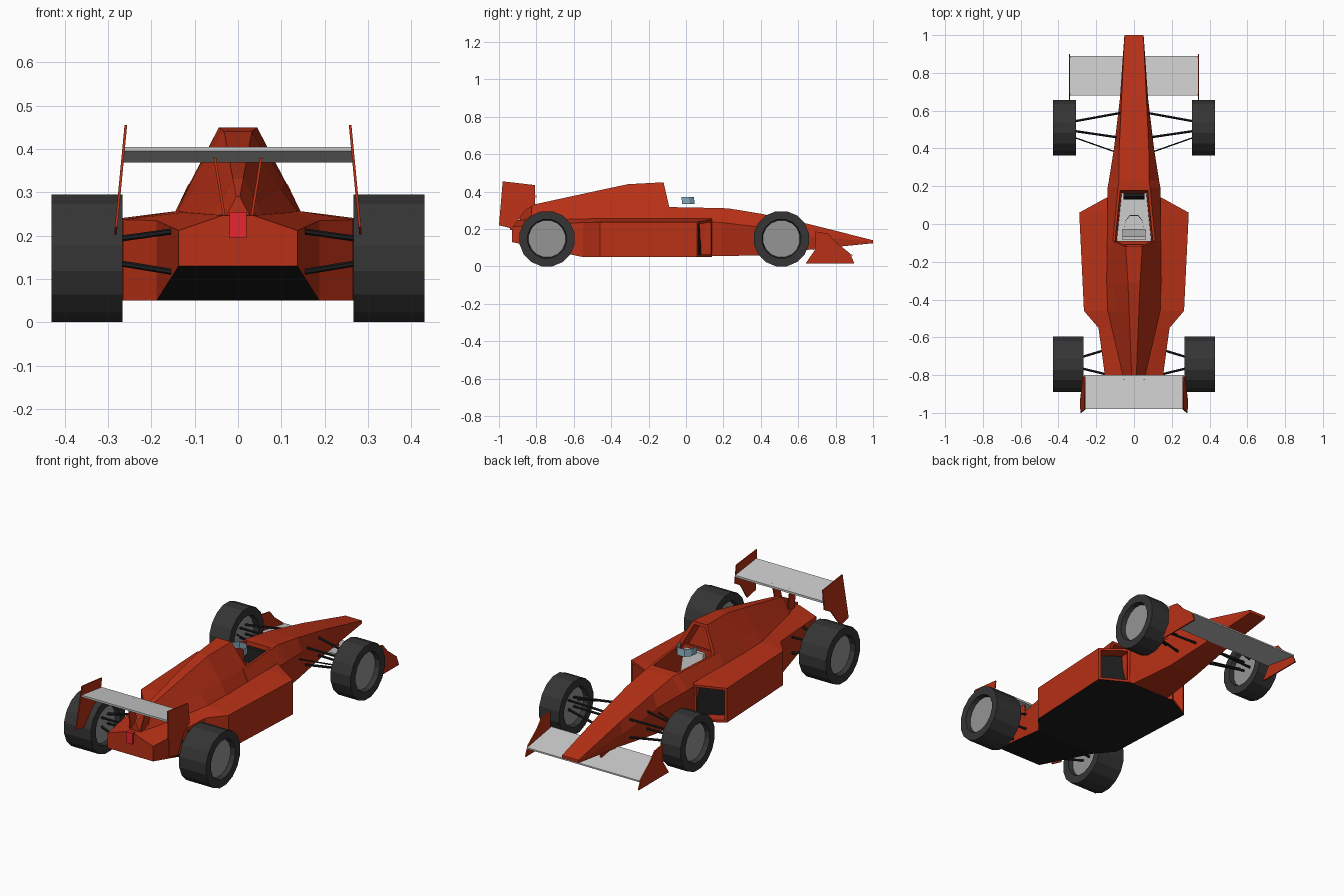
import bpy, bmesh, math
from mathutils import Vector, Matrix

if "Cube" in bpy.data.objects:
    bpy.data.objects.remove(bpy.data.objects["Cube"])

def material(name, r, g, b):
    m = bpy.data.materials.new(name)
    m.diffuse_color = (r, g, b, 1)
    m.use_nodes = True
    m.node_tree.nodes["Principled BSDF"].inputs["Base Color"].default_value = m.diffuse_color
    return m

RED = material("red_paint", 0.48, 0.03, 0.008)
BLACK = material("black", 0.012, 0.012, 0.012)
TYRE = material("tyre_rubber", 0.035, 0.035, 0.035)
RIM = material("rim_grey", 0.3, 0.3, 0.3)
GREY = material("light_grey", 0.55, 0.55, 0.55)
GLASS = material("visor_blue", 0.25, 0.42, 0.52)
LAMP = material("lamp_red", 0.8, 0.02, 0.03)

def finish(bm, name, *mats):
    me = bpy.data.meshes.new(name)
    bm.to_mesh(me)
    bm.free()
    for m in mats:
        me.materials.append(m)
    ob = bpy.data.objects.new(name, me)
    bpy.context.collection.objects.link(ob)
    return ob

def loft(sections):
    """Skin symmetric sections: (y, [(x, z) or (x, z, y offset), bottom to top])."""
    bm = bmesh.new()
    rings = []
    for y, half in sections:
        pts = [(p[0], y + (p[2] if len(p) > 2 else 0), p[1]) for p in half]
        pts += [(-x, yy, z) for x, yy, z in reversed(pts)]
        rings.append([bm.verts.new(p) for p in pts])
    n = len(rings[0])
    for a, b in zip(rings, rings[1:]):
        for i in range(n):
            j = (i + 1) % n
            bm.faces.new((a[i], a[j], b[j], b[i]))
    bm.faces.new(rings[0])
    bm.faces.new(rings[-1])
    bmesh.ops.recalc_face_normals(bm, faces=bm.faces)
    bm.normal_update()
    return bm

def plate(name, profile, x0, x1, mat, lean=0, z0=0):
    """Extrude a (y, z) profile from x0 to x1, leaning in x with height."""
    bm = bmesh.new()
    a, b = ([bm.verts.new((x + lean * (z - z0), y, z)) for y, z in profile] for x in (x0, x1))
    bm.faces.new(a)
    bm.faces.new(b)
    for i in range(len(a)):
        j = (i + 1) % len(a)
        bm.faces.new((a[i], a[j], b[j], b[i]))
    bmesh.ops.recalc_face_normals(bm, faces=bm.faces)
    return finish(bm, name, mat)

def rod(name, p, q, r=0.007):
    p, q = Vector(p), Vector(q)
    bm = bmesh.new()
    m = Matrix.Translation((p + q) / 2) @ (q - p).to_track_quat('Z', 'Y').to_matrix().to_4x4()
    bmesh.ops.create_cone(bm, cap_ends=True, segments=6, radius1=r, radius2=r,
                          depth=(q - p).length, matrix=m)
    return finish(bm, name, BLACK)

def wheel(name, x0, x1, y):
    bm = bmesh.new()
    m = (Matrix.Translation(((x0 + x1) / 2, y, 0.148)) @ Matrix.Rotation(math.pi / 2, 4, 'Y')
         @ Matrix.Rotation(math.pi / 16, 4, 'Z'))
    bmesh.ops.create_cone(bm, cap_ends=True, segments=16, radius1=0.15, radius2=0.15,
                          depth=abs(x1 - x0), matrix=m)
    bm.normal_update()
    caps = [f for f in bm.faces if len(f.verts) > 4]
    bmesh.ops.inset_individual(bm, faces=caps, thickness=0.044)
    bmesh.ops.inset_individual(bm, faces=caps, thickness=0.006, depth=-0.025)
    for f in caps:
        f.material_index = 1
    return finish(bm, name, TYRE, RIM)

# Lower body with side pods, black floor and recessed inlets
bm = loft([
    (-0.93, [(0.137, 0.13), (0.137, 0.212), (0.035, 0.247)]),
    (-0.55, [(0.188, 0.05), (0.188, 0.235), (0.125, 0.254)]),
    (-0.46, [(0.265, 0.05), (0.265, 0.237), (0.14, 0.257)]),
    (0.06, [(0.29, 0.05), (0.29, 0.238), (0.14, 0.257)]),
    (0.14, [(0.145, 0.05), (0.145, 0.25), (0.14, 0.257)])])
for f in bm.faces:
    if f.normal.z < -0.5:
        f.material_index = 1
inlets = [f for f in bm.faces if f.calc_center_median().y > 0.08
          and abs(f.calc_center_median().x) > 0.2 and abs(f.normal.z) < 0.3]
hidden = [f for f in bm.faces if abs(f.calc_center_median().x) < 0.01
          and f.calc_center_median().y > -0.3 and f.normal.z > -0.5]
bmesh.ops.inset_individual(bm, faces=inlets, thickness=0.018)
bmesh.ops.inset_individual(bm, faces=inlets, thickness=0.0, depth=-0.06)
for f in inlets:
    f.material_index = 1
bmesh.ops.delete(bm, geom=hidden, context='FACES')
finish(bm, "lower_body", RED, BLACK)

# Nose and cockpit tub with a sunken opening
bm = loft([
    (-0.12, [(0.14, 0.056), (0.147, 0.25), (0.115, 0.318)]),
    (0.19, [(0.11, 0.056), (0.14, 0.235), (0.085, 0.312)]),
    (0.23, [(0.105, 0.056), (0.133, 0.23), (0.08, 0.31)]),
    (0.40, [(0.085, 0.06), (0.106, 0.21), (0.078, 0.282)]),
    (0.66, [(0.065, 0.09), (0.075, 0.16), (0.066, 0.226)]),
    (1.0, [(0.05, 0.124), (0.051, 0.132), (0.05, 0.14)])])
hole = [f for f in bm.faces if f.normal.z > 0.9 and f.calc_center_median().y < 0.1]
bmesh.ops.inset_individual(bm, faces=hole, thickness=0.018)
bmesh.ops.inset_individual(bm, faces=hole, thickness=0.012, depth=-0.15)
for f in hole:
    f.material_index = 1
finish(bm, "nose_and_tub", RED, GREY)

# Engine cover with air intake
bm = loft([
    (-0.09, [(0.145, 0.25), (0.112, 0.32), (0.044, 0.45, -0.03)]),
    (-0.31, [(0.147, 0.252), (0.11, 0.32), (0.032, 0.44)]),
    (-0.46, [(0.142, 0.252), (0.098, 0.308), (0.026, 0.408)]),
    (-0.81, [(0.065, 0.238), (0.045, 0.27), (0.012, 0.332)]),
    (-0.89, [(0.032, 0.235), (0.025, 0.25), (0.004, 0.29)])])
mouth = max(bm.faces, key=lambda f: f.normal.y)
bmesh.ops.inset_individual(bm, faces=[mouth], thickness=0.02)
bmesh.ops.inset_individual(bm, faces=[mouth], thickness=0.01, depth=-0.05)
finish(bm, "engine_cover", RED)

# Cockpit details: seat back, dashboard, curved visor
plate("seat_back", [(-0.07, 0.17), (-0.03, 0.17), (-0.065, 0.315), (-0.085, 0.315)], -0.06, 0.06, GREY)
plate("dashboard", [(0.13, 0.22), (0.15, 0.22), (0.165, 0.295), (0.145, 0.295)], -0.055, 0.055, BLACK)
bm = bmesh.new()
band = [(-0.05, -0.025), (-0.045, 0.015), (-0.022, 0.042), (0.022, 0.042), (0.045, 0.015), (0.05, -0.025)]
low = [bm.verts.new((x, y + 0.005, 0.333)) for x, y in band]
top = [bm.verts.new((x, y, 0.372)) for x, y in band]
for i in range(5):
    bm.faces.new((low[i + 1], low[i], top[i], top[i + 1]))
finish(bm, "visor", GLASS)

# Wings and rear lamp
plate("rear_wing", [(-0.98, 0.395), (-0.98, 0.405), (-0.8, 0.38), (-0.8, 0.369)], -0.264, 0.264, GREY)
plate("front_wing", [(0.89, 0.055), (0.89, 0.063), (0.68, 0.098), (0.68, 0.088)], -0.34, 0.34, GREY)
plate("rear_lamp", [(-0.94, 0.195), (-0.94, 0.255), (-0.92, 0.255), (-0.92, 0.195)], -0.02, 0.02, LAMP)

for s, side in ((-1, "left"), (1, "right")):
    plate(side + "_rear_endplate", [(-0.98, 0.455), (-0.807, 0.435), (-0.807, 0.33), (-0.86, 0.30),
          (-0.93, 0.203), (-1.0, 0.22)], s * 0.28, s * 0.286, RED, -0.095 * s, 0.2)
    plate(side + "_front_endplate", [(0.64, 0.016), (0.90, 0.016), (0.877, 0.07), (0.80, 0.13),
          (0.76, 0.176), (0.69, 0.187), (0.69, 0.09)], s * 0.338, s * 0.345, RED)
    plate(side + "_rear_wing_strut", [(-0.89, 0.24), (-0.83, 0.24), (-0.82, 0.383), (-0.87, 0.388)],
          s * 0.028, s * 0.034, RED, 0.16 * s, 0.24)
    plate(side + "_front_wing_pylon", [(0.72, 0.085), (0.8, 0.07), (0.8, 0.16), (0.72, 0.17)],
          s * 0.04, s * 0.05, RED)
    # Wheels
    wheel(side + "_rear_wheel", s * 0.267, s * 0.43, -0.743)
    wheel(side + "_front_wheel", s * 0.307, s * 0.428, 0.51)
    # Suspension wishbones
    for level, zo, zi in (("upper", 0.19, 0.213), ("lower", 0.14, 0.113)):
        for k, (yo, yi) in enumerate(((0.54, 0.59), (0.495, 0.455))):
            rod(f"{side}_front_{level}_arm_{k}", (s * 0.335, yo, zo), (s * 0.06, yi, zi))
        for k, (yo, yi) in enumerate(((-0.71, -0.66), (-0.76, -0.80))):
            rod(f"{side}_rear_{level}_arm_{k}", (s * 0.295, yo, zo), (s * 0.13, yi, zi))
    rod(side + "_steering_rod", (s * 0.335, 0.465, 0.165), (s * 0.08, 0.375, 0.18), 0.004)
